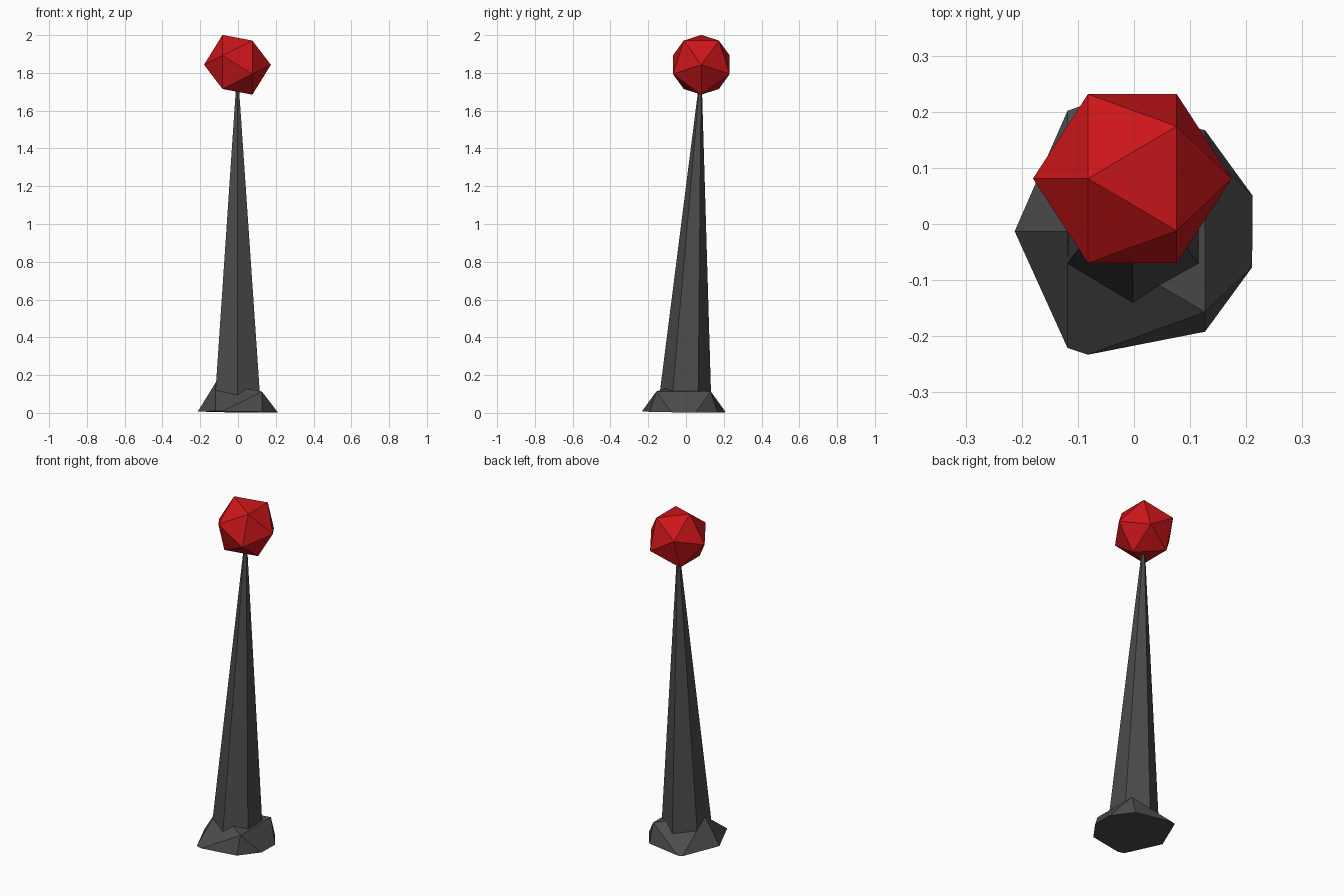
import bpy, bmesh
from math import sin, cos, pi
from mathutils import Vector

if "Cube" in bpy.data.objects:
    bpy.data.objects.remove(bpy.data.objects["Cube"])


def material(name, color):
    m = bpy.data.materials.new(name)
    m.diffuse_color = color
    m.use_nodes = True
    m.node_tree.nodes["Principled BSDF"].inputs["Base Color"].default_value = m.diffuse_color
    return m


def finish(name, bm, mat):
    bmesh.ops.recalc_face_normals(bm, faces=bm.faces)
    me = bpy.data.meshes.new(name)
    bm.to_mesh(me)
    bm.free()
    me.materials.append(mat)
    ob = bpy.data.objects.new(name, me)
    bpy.context.collection.objects.link(ob)
    return ob


def hull(points):
    bm = bmesh.new()
    for p in points:
        bm.verts.new(p)
    bmesh.ops.convex_hull(bm, input=bm.verts)
    return bm


def icosahedron(center, radius):
    # Poles lie along x; left ring has a vertex on top, right ring one below
    c = Vector(center)
    h, r = radius / 5 ** 0.5, radius * 2 / 5 ** 0.5
    pts = [c + Vector((s * radius, 0, 0)) for s in (-1, 1)]
    for s in (-1, 1):
        for i in range(5):
            a = i * 2 * pi / 5
            pts.append(c + Vector((s * h, r * sin(a), -s * r * cos(a))))
    return hull(pts)


red = material("red", (0.6, 0.008, 0.01, 1))
dark = material("dark_grey", (0.07, 0.07, 0.07, 1))

# Ball on the tip
finish("ball", icosahedron((-0.003, 0.081, 1.843), 0.177), red)

# Leaning six-sided spike, tip inside the ball
ring = [(-0.002 + 0.14 * sin(i * pi / 3), -0.006 + 0.14 * cos(i * pi / 3), 0.05)
        for i in range(6)]
finish("spike", hull(ring + [(-0.003, 0.081, 1.84)]), dark)

# Rock base: larger icosahedron cut off close to the ground
bm = icosahedron((0.004, -0.013, -0.085), 0.274)
bmesh.ops.bisect_plane(bm, geom=bm.verts[:] + bm.edges[:] + bm.faces[:],
                       plane_co=(0, 0, 0.005), plane_no=(0.012, 0.012, 1),
                       clear_inner=True)
bmesh.ops.holes_fill(bm, edges=[e for e in bm.edges if e.is_boundary], sides=0)
finish("rock_base", bm, dark)
